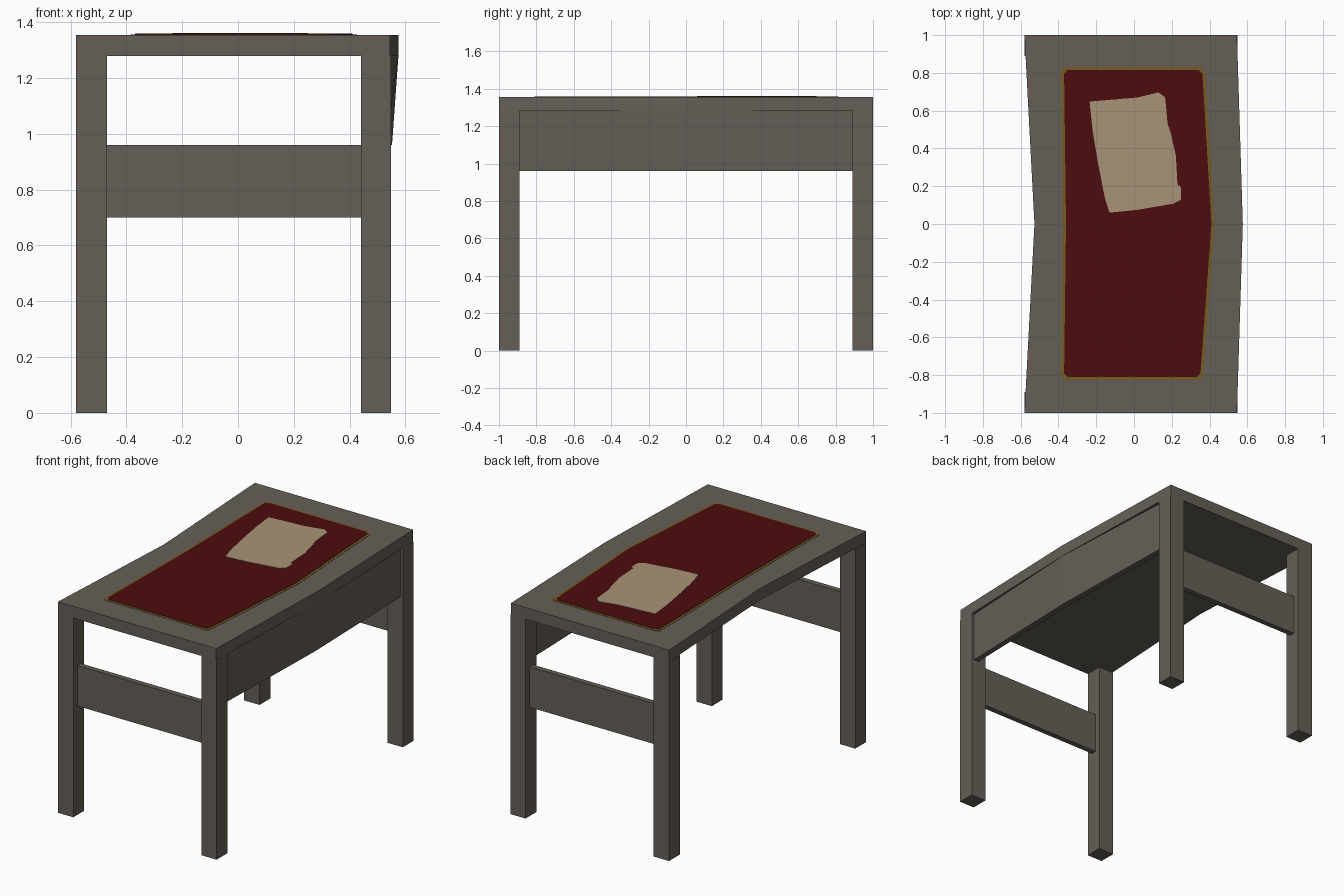
import bpy, bmesh

if "Cube" in bpy.data.objects:
    bpy.data.objects.remove(bpy.data.objects["Cube"])


def material(name, rgb):
    m = bpy.data.materials.new(name)
    m.diffuse_color = (*rgb, 1.0)
    m.use_nodes = True
    m.node_tree.nodes["Principled BSDF"].inputs["Base Color"].default_value = m.diffuse_color
    return m


WOOD = material("grey wood", (0.130, 0.116, 0.096))
RED = material("dark red", (0.073, 0.0037, 0.0044))
GOLD = material("dull gold", (0.175, 0.110, 0.020))
PAPER = material("tan paper", (0.395, 0.295, 0.187))


def finish(bm, name, mat):
    bmesh.ops.recalc_face_normals(bm, faces=bm.faces)
    mesh = bpy.data.meshes.new(name)
    bm.to_mesh(mesh)
    bm.free()
    mesh.materials.append(mat)
    obj = bpy.data.objects.new(name, mesh)
    bpy.context.collection.objects.link(obj)
    return obj


def plate(name, outline, z0, z1, mat):
    """Extrude a flat outline from z0 up to z1."""
    bm = bmesh.new()
    face = bm.faces.new([bm.verts.new((x, y, z0)) for x, y in outline])
    new = bmesh.ops.extrude_face_region(bm, geom=[face])["geom"]
    for v in new:
        if isinstance(v, bmesh.types.BMVert):
            v.co.z = z1
    return finish(bm, name, mat)


def box(name, x0, x1, y0, y1, z0, z1, mat=WOOD):
    return plate(name, [(x0, y0), (x1, y0), (x1, y1), (x0, y1)], z0, z1, mat)


# Bent tabletop
plate("tabletop", [(-0.58, -1), (0.545, -1), (0.576, 0), (0.545, 1),
                   (-0.58, 1), (-0.527, 0)], 1.28, 1.355, WOOD)

# Legs and end rails
for end, s in (("front", -1), ("back", 1)):
    ya, yb = sorted((s * 1.0, s * 0.89))
    box(end + "_left_leg", -0.58, -0.47, ya, yb, 0, 1.28)
    box(end + "_right_leg", 0.44, 0.548, ya, yb, 0, 1.28)
    ya, yb = sorted((s * 0.96, s * 0.925))
    box(end + "_rail", -0.47, 0.44, ya, yb, 0.70, 0.96)

# Side panel on the right only, bulging outward at the top middle
bm = bmesh.new()
rings = []
for y, x_low, x_high in ((-0.89, 0.53, 0.53), (0, 0.552, 0.575), (0.89, 0.53, 0.53)):
    rings.append([bm.verts.new(p) for p in (
        (x_low, y, 0.96), (x_high, y, 1.28),
        (x_high - 0.035, y, 1.28), (x_low - 0.035, y, 0.96))])
for a, b in zip(rings, rings[1:]):
    for i in range(4):
        j = (i + 1) % 4
        bm.faces.new((a[i], a[j], b[j], b[i]))
bm.faces.new(rings[0])
bm.faces.new(rings[-1])
finish(bm, "side_panel", WOOD)


def mat_outline(g):
    """Desk mat outline with clipped corners, grown outward by g."""
    c = 0.02
    l, r, t, b = -0.37 - g, 0.362 + g, 0.815 + g, -0.81 - g
    return [(l + c, b), (r - 0.01 - c, b), (r - 0.01, b + c), (0.41 + g, 0),
            (r, t - c), (r - c, t), (l + c, t), (l, t - c),
            (-0.36 - g, 0), (l, b + c)]


# Desk mat with gold border, and a ragged sheet of paper
plate("mat_border", mat_outline(0.016), 1.355, 1.357, GOLD)
plate("desk_mat", mat_outline(0), 1.355, 1.359, RED)
plate("paper_sheet", [
    (-0.13, 0.06), (0.02, 0.075), (0.21, 0.108), (0.25, 0.13), (0.25, 0.195),
    (0.23, 0.21), (0.222, 0.36), (0.195, 0.48), (0.178, 0.53), (0.165, 0.67),
    (0.13, 0.697), (0.02, 0.67), (-0.235, 0.648), (-0.22, 0.50),
    (-0.19, 0.32), (-0.155, 0.14)], 1.355, 1.361, PAPER)
